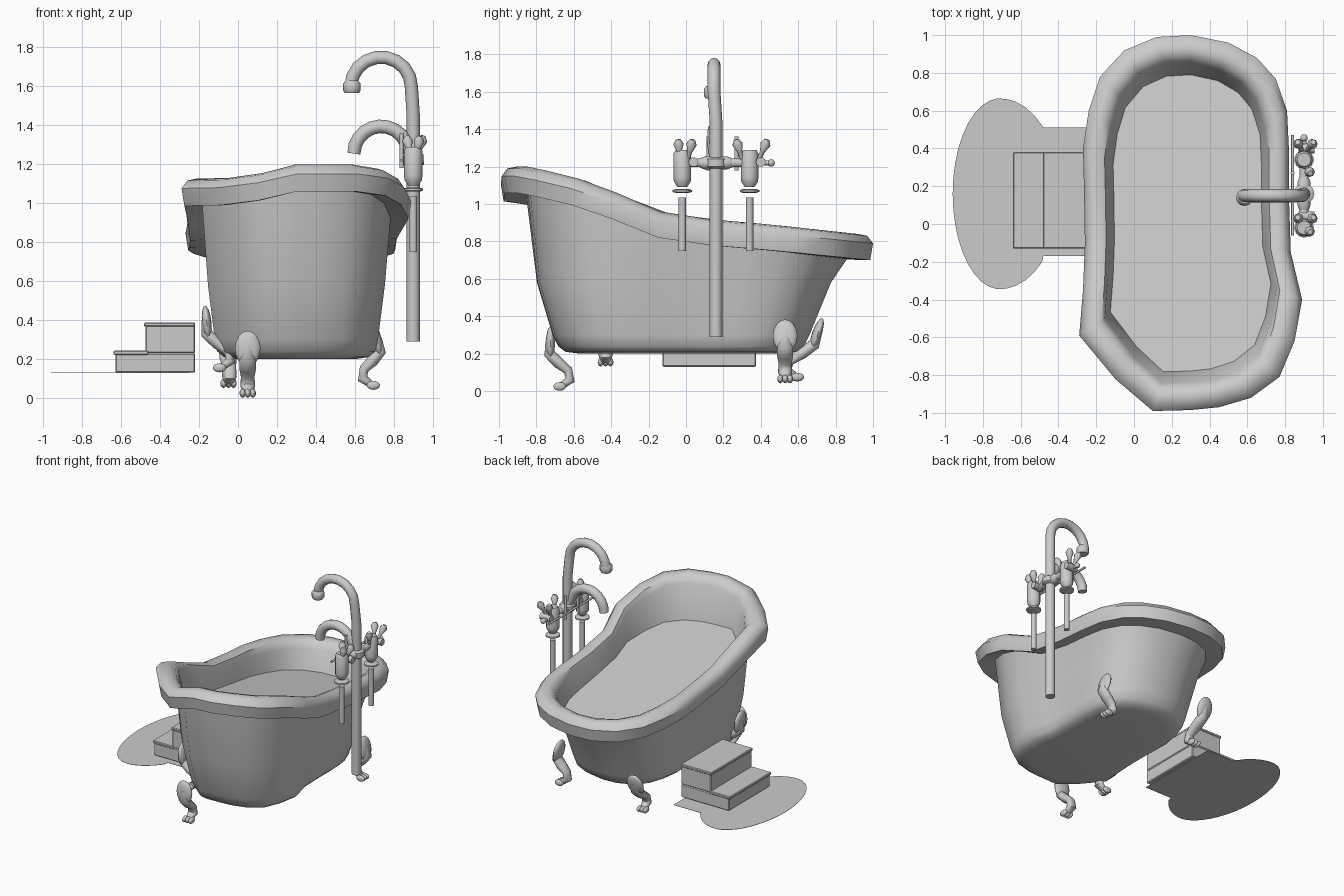
import bpy, bmesh, math
from mathutils import Vector

old = bpy.data.objects.get("Cube")
if old:
    bpy.data.objects.remove(old, do_unlink=True)

grey = bpy.data.materials.new("plain_grey")
grey.use_nodes = True
grey.diffuse_color = (0.6, 0.6, 0.6, 1)
grey.node_tree.nodes["Principled BSDF"].inputs["Base Color"].default_value = (0.6, 0.6, 0.6, 1)


def finish(name, bm, smooth=40):
    bmesh.ops.recalc_face_normals(bm, faces=bm.faces)
    me = bpy.data.meshes.new(name)
    bm.to_mesh(me)
    bm.free()
    ob = bpy.data.objects.new(name, me)
    bpy.context.collection.objects.link(ob)
    me.materials.append(grey)
    if smooth:
        bpy.ops.object.select_all(action='DESELECT')
        ob.select_set(True)
        bpy.context.view_layer.objects.active = ob
        bpy.ops.object.shade_smooth_by_angle(angle=math.radians(smooth))
    return ob


def loft(bm, rings):
    """Skin closed rings of points and cap both ends."""
    loops = [[bm.verts.new(p) for p in ring] for ring in rings]
    n = len(loops[0])
    for a, b in zip(loops, loops[1:]):
        for i in range(n):
            j = (i + 1) % n
            bm.faces.new((a[i], a[j], b[j], b[i]))
    bm.faces.new(loops[0])
    bm.faces.new(loops[-1])


def tube(name, path, radii, sides=12, flat=1.0, side=None):
    """Tapered tube along a path; flat stretches it along the side axis."""
    pts = [Vector(p) for p in path]
    if not isinstance(radii, (list, tuple)):
        radii = [radii] * len(pts)
    bm = bmesh.new()
    rings = []
    for i, p in enumerate(pts):
        t = (pts[min(i + 1, len(pts) - 1)] - pts[max(i - 1, 0)]).normalized()
        s = Vector(side) if side else (Vector((0, 1, 0)) if abs(t.y) < 0.9 else Vector((1, 0, 0)))
        s = (s - t * s.dot(t)).normalized()
        u = t.cross(s)
        rings.append([p + radii[i] * (math.cos(a) * s * flat + math.sin(a) * u)
                      for a in (math.tau * k / sides for k in range(sides))])
    loft(bm, rings)
    return finish(name, bm, 50)


def ball(name, centre, size, turn=0, tilt=0):
    bm = bmesh.new()
    bmesh.ops.create_uvsphere(bm, u_segments=14, v_segments=8, radius=1)
    bmesh.ops.scale(bm, vec=size, verts=bm.verts)
    ob = finish(name, bm, 60)
    ob.location = centre
    ob.rotation_euler = (0, tilt, turn)
    return ob


def box(name, lo, hi, bevel=0.006):
    bm = bmesh.new()
    bmesh.ops.create_cube(bm, size=1)
    for v in bm.verts:
        v.co = [l + (c + 0.5) * (h - l) for c, l, h in zip(v.co, lo, hi)]
    bmesh.ops.bevel(bm, geom=bm.edges[:], offset=bevel, segments=1, affect='EDGES')
    return finish(name, bm, 0)


# Tub: one rim outline scaled into every ring of the shell
outline = [(.3, 1), (.5, .96), (.65, .88), (.75, .77), (.81, .6), (.82, .4), (.82, .15),
           (.83, -.15), (.89, -.4), (.85, -.62), (.77, -.81), (.62, -.92), (.45, -.97),
           (.3, -.985), (.1, -.99), (-.1, -.82), (-.29, -.59), (-.27, -.35), (-.26, -.1),
           (-.265, .2), (-.27, .4), (-.24, .6), (-.18, .78), (-.05, .92), (.12, .99)]
heights = [(-1, 1.2), (-.9, 1.2), (-.6, 1.13), (-.4, 1.06), (-.2, .97), (0, .93), (.5, .89), (1, .84)]


def rim_z(x, y):
    for (a, za), (b, zb) in zip(heights, heights[1:]):
        if y <= b:
            break
    # the high end dips toward its right corner
    return min(za + (zb - za) * (y - a) / (b - a), 1.13 + .25 * max(x, 0))


def ring(sx, sy, drop=None, z=None, shift=0):
    return [(.3 + (x - .3) * sx, y * sy + shift, z if z is not None else rim_z(x, y) - drop)
            for x, y in outline]


# The inside floor rises toward the high end
floor = [(x, y, .76 - .16 * y) for x, y, _ in ring(.72, .79, z=0)]
bm = bmesh.new()
loft(bm, [floor, ring(.77, .85, .06), ring(.8, .88, .015), ring(.87, .92, 0),
          ring(.95, .97, .01), ring(1, 1, .05), ring(.975, .985, .14), ring(.92, .94, .14),
          ring(.82, .86, .135), ring(.77, .79, z=.58, shift=-.015),
          ring(.71, .69, z=.3, shift=-.03), ring(.69, .66, z=.24, shift=-.03),
          ring(.63, .62, z=.21, shift=-.03), ring(.52, .54, z=.2, shift=-.03)])
finish("bathtub", bm, 45)

# Claw feet: flared shell against the tub, ankle curling under, paw and toes
profile = [(.05, .27), (.04, .2), (-.01, .15), (-.06, .11), (-.07, .06), (-.02, .025)]
feet = {"front": (.05, -.69, -90, 0, 0), "tap_side": (.71, .53, 0, .04, -.2),
        "back": (-.05, .61, 95, .05, .35), "step_side": (-.11, -.43, 180, .13, .1)}
for key, (fx, fy, deg, lift, lean) in feet.items():
    a = math.radians(deg)
    out = Vector((math.cos(a), math.sin(a), 0))
    across = Vector((-out.y, out.x, 0))

    def place(o, z, w=0):
        return Vector((fx, fy, lift + z)) + out * (o + lean * max(z - .1, 0)) + across * w

    tube(key + "_foot_leg", [place(o, z) for o, z in profile],
         [.012, .032, .032, .026, .028, .018], 10, 1.35, across)
    ball(key + "_foot_shell", place(.035, .255), (.025, .066, .09), a, math.atan(lean))
    for k in (-1, 0, 1):
        ball(key + "_foot_toe", place(-.015, .025, k * .026), (.035, .016, .023), a)

# Floor standing pipe with a tall gooseneck, and the lower spout
PX, PY = .9, .16


def arch(cx, cz, r, rz, start, end, steps=9):
    return [(cx + r * math.cos(t), PY - .01, cz + rz * math.sin(t))
            for t in (math.radians(start + (end - start) * i / steps) for i in range(steps + 1))]


tube("tall_pipe", [(PX, PY, .29), (PX, PY, 1.45)] + arch(.735, 1.6, .155, .15, 0, 180), .034, 12)
tube("tall_nozzle", [(.585, PY - .02, z) for z in (1.63, 1.615, 1.58, 1.565)],
     [.032, .045, .045, .036], 12)
tube("lower_spout", [(PX, PY, 1.22)] + arch(.735, 1.255, .14, .14, 25, 180),
     [.03] + [.035] * 9 + [.033], 12)

# Mixer bar and central collar
tube("mixer_bar", [(PX, -.02, 1.22), (PX, .34, 1.22)], .024, 10)
tube("mixer_collar", [(PX, PY - .085, 1.22), (PX, PY - .06, 1.22), (PX, PY + .06, 1.22),
                      (PX, PY + .085, 1.22)], [.025, .035, .035, .025], 12)
tube("pipe_collar", [(PX, PY, z) for z in (1.19, 1.2, 1.24, 1.25)], [.04, .055, .055, .04], 12)

# Valves and supply pipes, with cross handles lying toward the back
arms = {"front": (-.02, [(.045, .05), (-.03, .05), (.03, -.02)]),
        "back": (.34, [(.045, .085), (-.03, .085), (.03, -.065)])}
for name, (y, spokes) in arms.items():
    tube(name + "_valve", [(PX, y, z) for z in (1.09, 1.12, 1.14, 1.27, 1.29)],
         [.025, .045, .047, .047, .036], 12)
    tube(name + "_flange", [(PX, y, z) for z in (1.06, 1.065, 1.075, 1.08)],
         [.035, .052, .052, .035], 14)
    tube(name + "_supply_pipe", [(PX, y, .75), (PX, y, 1.035)], .02, 10)
    tube(name + "_handle_hub", [(PX - .03, y + .06, 1.225), (PX + .055, y + .06, 1.225)], .026, 10)
    for dx, dy in spokes:
        tube(name + "_handle_arm", [(PX + dx * .4, y + dy * .6, 1.24), (PX + dx * .7, y + dy * .8, 1.28),
                                    (PX + dx, y + dy, 1.32), (PX + dx * 1.1, y + dy * 1.1, 1.345)],
             [.012, .013, .028, .014], 8)
tube("back_outer_stem", [(PX, .34, 1.22), (PX, .45, 1.22)], .013, 8)
ball("back_outer_knob", (PX, .455, 1.22), (.02, .02, .02))
for y in (.12, .27):
    tube("handle_rod", [(PX - .06, y, 1.18), (PX - .06, y, 1.36)], .011, 8)
tube("wall_bracket", [(PX - .06, -.06, 1.22), (PX - .06, .47, 1.22)], .008, 8)

# Two-tread step with thin lipped treads
Y0, Y1 = -.13, .38
box("lower_step", (-.63, Y0 + .005, .13), (-.22, Y1 - .005, .23))
box("upper_step", (-.475, Y0 + .005, .23), (-.22, Y1 - .005, .375))
box("lower_tread", (-.64, Y0, .222), (-.46, Y1, .243), .005)
box("upper_tread", (-.482, Y0, .366), (-.22, Y1, .387), .005)

# Floor mat: rounded lobe, fuller toward the rectangle under the step
mat_outline = [(-.25, .51), (-.48, .51)]
for i in range(29):
    t = math.radians(46 + 268 * i / 28)
    c = math.cos(t)
    mat_outline.append((-.71 + (.32 if c > 0 else .25) * c, .16 + .505 * math.sin(t)))
mat_outline += [(-.48, -.17), (-.25, -.17)]
bm = bmesh.new()
loft(bm, [[(x, y, z) for x, y in mat_outline] for z in (.128, .13)])
finish("floor_mat", bm, 0)
